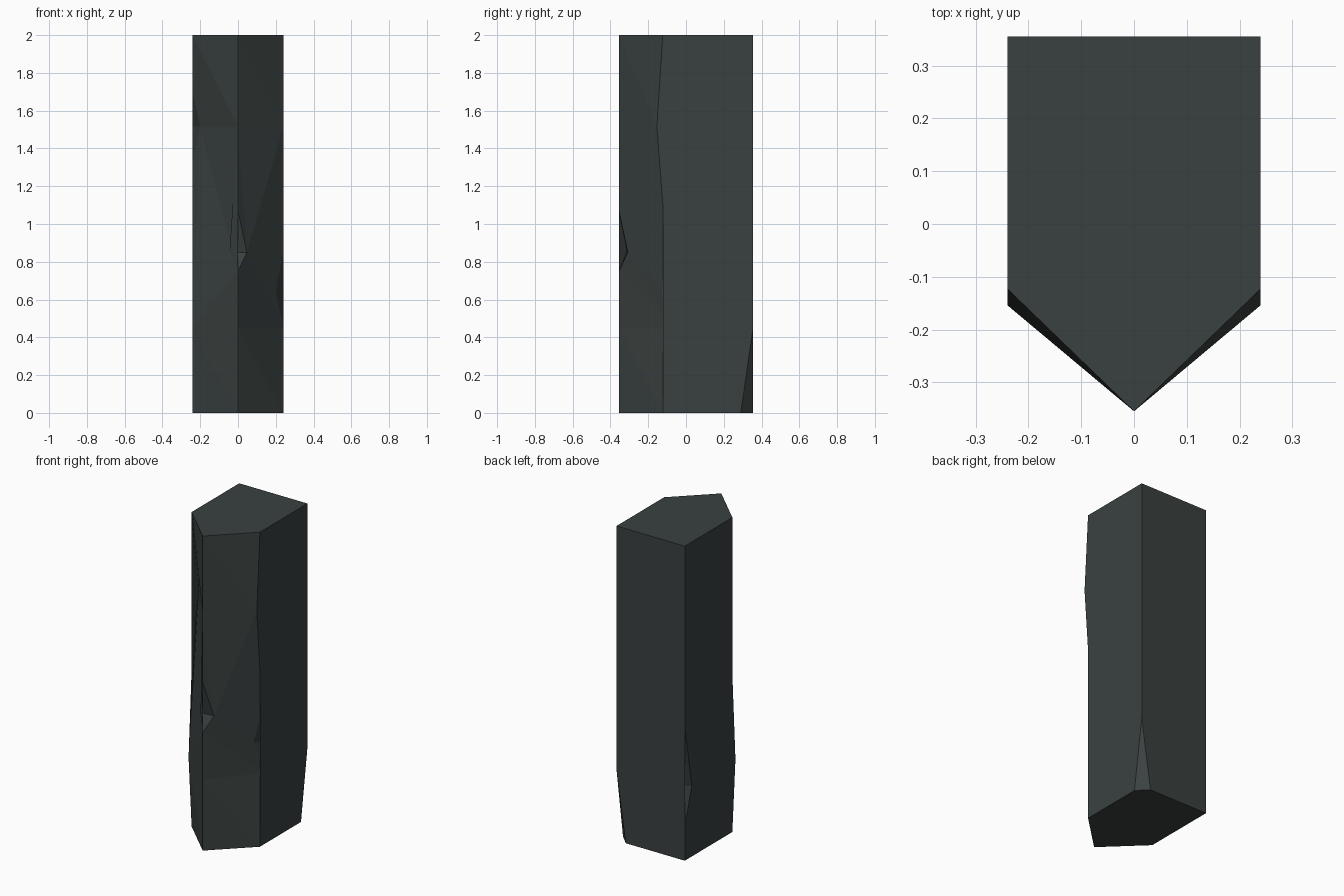
import bpy, bmesh

if "Cube" in bpy.data.objects:
    bpy.data.objects.remove(bpy.data.objects["Cube"])

W, F, R = 0.24, -0.355, 0.355      # half width, front ridge y, rear y
LOW, HIGH = 0.45, 1.515            # heights where the front facets break


def row(z, a, b=None):
    """One height on a corner: a / b are the points on the faces before / after it."""
    b = b or a
    return z, (a[0], a[1], z), (b[0], b[1], z)


# Five corners, counter-clockwise from the front ridge; two-point rows are chips
ridge = [row(z, (0, F)) for z in (0, LOW, 0.75)] + [
    row(0.85, (-0.045, -0.312), (0.047, -0.308))] + [
    row(z, (0, F)) for z in (1.07, HIGH, 2)]
right_shoulder = [
    row(0, (W, -0.123)), row(LOW, (W, -0.07)),
    row(0.65, (0.2, -0.131), (W, -0.03)),
    row(0.85, (W, -0.103)), row(HIGH, (W, -0.154)), row(2, (W, -0.123))]
right_rear = [
    row(0, (W, 0.29), (0.175, R)), row(LOW, (W, R)), row(1.2, (W, R)),
    row(HIGH, (W, 0.303), (0.18, R)), row(1.8, (W, R)), row(2, (W, R))]
left_rear = [
    row(0, (-W, R)), row(0.22, (-W, R)),
    row(LOW, (-0.17, R), (-W, 0.285)),
    row(0.85, (-W, R)), row(2, (-W, R))]
left_shoulder = [
    row(0, (-W, -0.123)), row(LOW, (-W, -0.154)), row(1.32, (-W, -0.077)),
    row(HIGH, (-W, 0.015), (-0.2, -0.109)),
    row(1.7, (-W, -0.084)), row(2, (-W, -0.123))]
corners = [ridge, right_shoulder, right_rear, left_rear, left_shoulder]

bm = bmesh.new()
cache = {}


def add_face(points):
    """Add a face, sharing vertices and skipping repeated points."""
    points = list(dict.fromkeys(points))
    if len(points) > 2:
        bm.faces.new([cache.setdefault(p, None) or new_vert(p) for p in points])


def new_vert(p):
    cache[p] = bm.verts.new(p)
    return cache[p]


for i, left in enumerate(corners):
    right = corners[(i + 1) % 5]
    # Side faces; the two front ones are split into three facets
    levels = [0, LOW, HIGH, 2] if i in (0, 4) else [0, 2]
    for lo, hi in zip(levels, levels[1:]):
        up = [a for z, a, b in right if lo <= z <= hi]
        down = [b for z, a, b in left if lo <= z <= hi]
        add_face(up + down[::-1])
    # Chipped triangles along the corner
    for (z0, a0, b0), (z1, a1, b1) in zip(left, left[1:]):
        add_face([a0, b0, b1, a1])

# Top and bottom caps
add_face([p for c in corners for p in c[-1][1:]])
add_face([p for c in corners for p in c[0][1:]][::-1])
bmesh.ops.triangulate(bm, faces=[f for f in bm.faces if len(f.verts) > 3])
bmesh.ops.recalc_face_normals(bm, faces=bm.faces)

mesh = bpy.data.meshes.new("stone_pillar")
bm.to_mesh(mesh)
bm.free()

stone = bpy.data.materials.new("dark grey stone")
stone.diffuse_color = (0.042, 0.053, 0.051, 1)
stone.use_nodes = True
stone.node_tree.nodes["Principled BSDF"].inputs["Base Color"].default_value = stone.diffuse_color
mesh.materials.append(stone)
pillar = bpy.data.objects.new("stone_pillar", mesh)
bpy.context.collection.objects.link(pillar)
